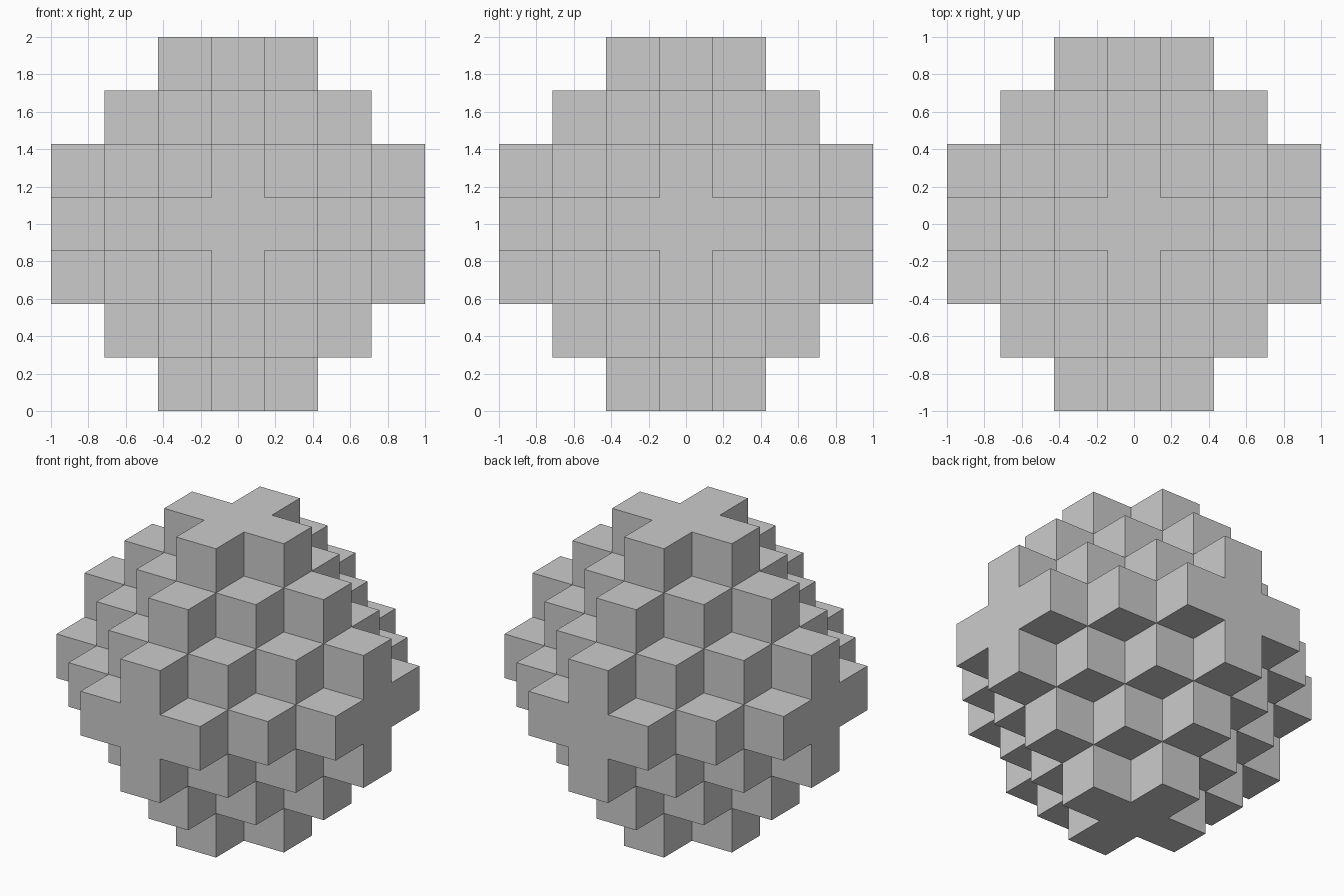
import bpy
import bmesh
from mathutils import Vector

if "Cube" in bpy.data.objects:
    bpy.data.objects.remove(bpy.data.objects["Cube"])

CELL = 2 / 7   # seven cubes span the 2 unit width
REACH = 3      # cubes run from -3 to 3 on each axis
LIMIT = 4      # stepped diamond: |x| + |y| + |z| <= 4

grey = bpy.data.materials.new("light grey")
grey.diffuse_color = (0.6, 0.6, 0.6, 1)
grey.use_nodes = True
grey.node_tree.nodes["Principled BSDF"].inputs["Base Color"].default_value = grey.diffuse_color


def filled(cell):
    steps = [abs(round(c)) for c in cell]
    return max(steps) <= REACH and sum(steps) <= LIMIT


def add_face(bm, cell, axis, sign):
    """Add the square on one side of a cube, wound to face outwards."""
    normal, u, v = Vector(), Vector(), Vector()
    normal[axis] = sign
    u[(axis + 1) % 3] = 0.5
    v[(axis + 2) % 3] = 0.5 * sign
    centre = cell + normal * 0.5
    corners = [centre - u - v, centre + u - v, centre + u + v, centre - u + v]
    bm.faces.new([bm.verts.new(c * CELL + Vector((0, 0, 1))) for c in corners])


# Stepped cube cluster: outer faces only
bm = bmesh.new()
span = range(-REACH, REACH + 1)
for cell in (Vector((x, y, z)) for x in span for y in span for z in span):
    if not filled(cell):
        continue
    for axis in range(3):
        for sign in (-1, 1):
            neighbour = cell.copy()
            neighbour[axis] += sign
            if not filled(neighbour):
                add_face(bm, cell, axis, sign)

# Weld the squares and merge the flat plus-shaped ends
bmesh.ops.remove_doubles(bm, verts=bm.verts, dist=0.001)
bmesh.ops.dissolve_limit(bm, angle_limit=0.01, verts=bm.verts, edges=bm.edges)

mesh = bpy.data.meshes.new("stepped_cube_cluster")
bm.to_mesh(mesh)
bm.free()
mesh.materials.append(grey)
cluster = bpy.data.objects.new("stepped_cube_cluster", mesh)
bpy.context.collection.objects.link(cluster)
